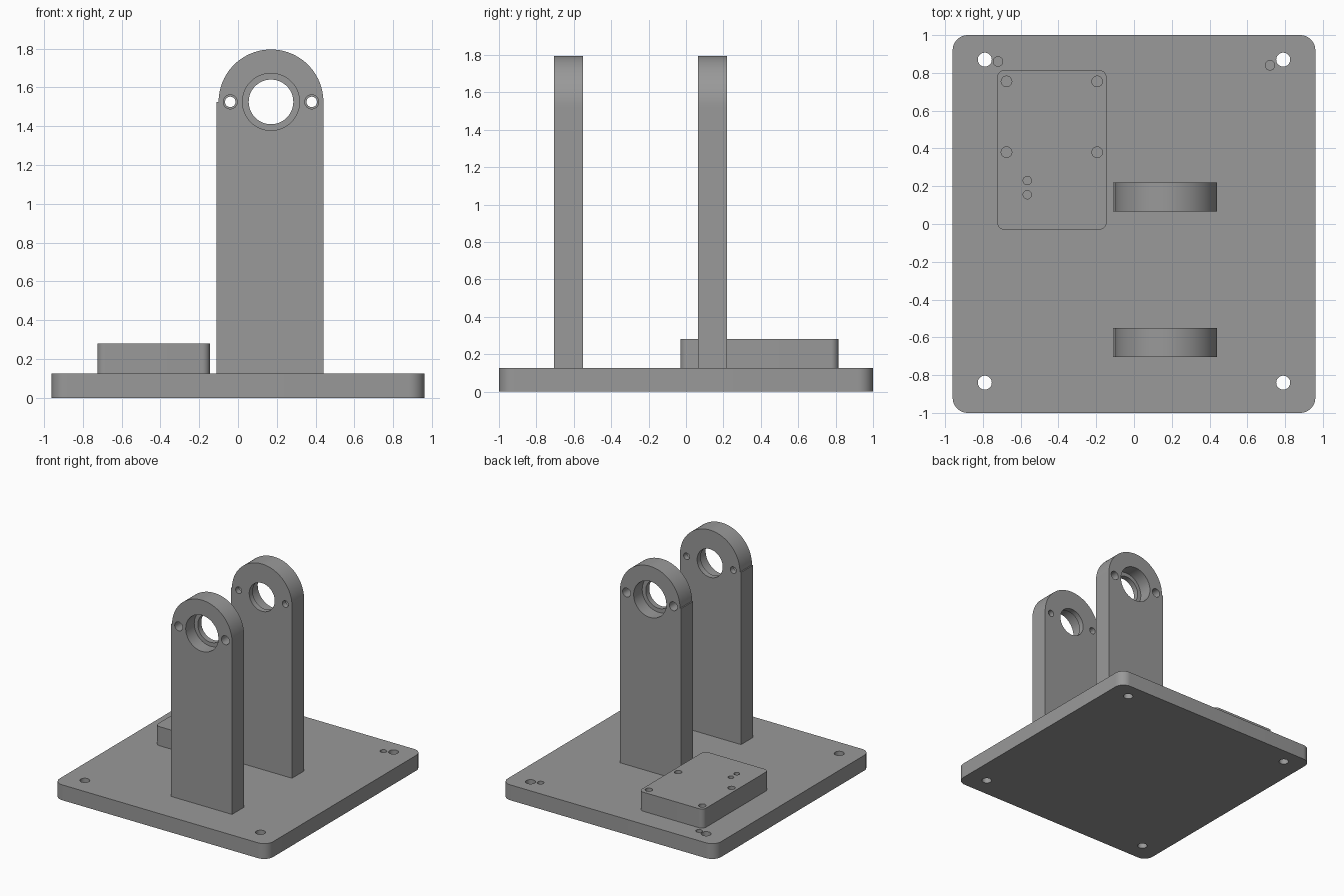
import bpy
import bmesh
from math import sin, cos, pi

cube = bpy.data.objects.get("Cube")
if cube:
    bpy.data.objects.remove(cube, do_unlink=True)

# Single machined-metal colour
grey = bpy.data.materials.new("machined_grey")
grey.use_nodes = True
COLOUR = (0.32, 0.32, 0.32, 1)
grey.diffuse_color = COLOUR
grey.node_tree.nodes["Principled BSDF"].inputs["Base Color"].default_value = COLOUR


def arc(cx, cy, r, start, end, steps):
    angles = [start + (end - start) * i / steps for i in range(steps + 1)]
    return [(cx + r * cos(a), cy + r * sin(a)) for a in angles]


def rounded_rect(x0, x1, y0, y1, r):
    corners = [(x1 - r, y1 - r), (x0 + r, y1 - r), (x0 + r, y0 + r), (x1 - r, y0 + r)]
    pts = []
    for i, (cx, cy) in enumerate(corners):
        pts += arc(cx, cy, r, i * pi / 2, (i + 1) * pi / 2, 10)
    return pts


def prism(name, outline, low, high, axis="z"):
    """Extrude a closed outline along z, or an x-z outline along y."""
    def place(u, v, h):
        return (u, v, h) if axis == "z" else (u, h, v)
    bm = bmesh.new()
    bottom = [bm.verts.new(place(u, v, low)) for u, v in outline]
    top = [bm.verts.new(place(u, v, high)) for u, v in outline]
    bm.faces.new(bottom)
    bm.faces.new(top)
    n = len(outline)
    for i in range(n):
        j = (i + 1) % n
        bm.faces.new((bottom[i], bottom[j], top[j], top[i]))
    bmesh.ops.recalc_face_normals(bm, faces=bm.faces)
    mesh = bpy.data.meshes.new(name)
    bm.to_mesh(mesh)
    bm.free()
    mesh.materials.append(grey)
    obj = bpy.data.objects.new(name, mesh)
    bpy.context.collection.objects.link(obj)
    return obj


def activate(obj):
    bpy.ops.object.select_all(action="DESELECT")
    obj.select_set(True)
    bpy.context.view_layer.objects.active = obj


def drill(obj, cx, cy, r, low, high, axis="z"):
    cutter = prism("cutter", arc(cx, cy, r, 0, 2 * pi, 48)[:-1], low, high, axis)
    cutter.hide_render = True
    mod = obj.modifiers.new("hole", "BOOLEAN")
    mod.operation = "DIFFERENCE"
    mod.solver = "EXACT"
    mod.object = cutter
    activate(obj)
    bpy.ops.object.modifier_apply(modifier=mod.name)
    bpy.data.objects.remove(cutter, do_unlink=True)


def finish(obj):
    activate(obj)
    bpy.ops.object.shade_smooth_by_angle(angle=pi / 6)


BASE_TOP, BLOCK_TOP = 0.125, 0.28

# Base plate with through holes in the corners and two blind pin holes
base = prism("base_plate", rounded_rect(-0.96, 0.96, -1, 1, 0.08), 0, BASE_TOP)
for x in (-0.79, 0.79):
    for y in (-0.84, 0.87):
        drill(base, x, y, 0.037, -0.1, 0.3)
for x, y in ((-0.72, 0.86), (0.72, 0.84)):
    drill(base, x, y, 0.025, 0.03, 0.3)
finish(base)

# Mounting block with blind screw holes
block = prism("mounting_block", rounded_rect(-0.725, -0.145, -0.03, 0.815, 0.04),
              BASE_TOP, BLOCK_TOP)
for x in (-0.675, -0.195):
    for y in (0.38, 0.755):
        drill(block, x, y, 0.028, 0.17, 0.4)
for y in (0.155, 0.23):
    drill(block, -0.565, y, 0.022, 0.17, 0.4)
finish(block)

# Two round-topped bearing posts, counterbored on their outer faces
CX, CZ = 0.17, 1.525
outline = [(-0.11, BASE_TOP), (0.44, BASE_TOP)]
outline += arc(CX, CZ, 0.27, 0, pi, 48) + [(-0.11, CZ)]
SEAT = 0.11
for name, y0, y1, outer_is_front in (("front_post", -0.705, -0.55, True),
                                     ("rear_post", 0.065, 0.22, False)):
    post = prism(name, outline, y0, y1, "y")
    seat = (y0 - 0.1, y0 + SEAT) if outer_is_front else (y1 - SEAT, y1 + 0.1)
    for x, through, wide in ((CX, 0.115, 0.147), (CX - 0.21, 0.027, 0.036),
                             (CX + 0.21, 0.027, 0.036)):
        drill(post, x, CZ, wide, *seat, "y")
        drill(post, x, CZ, through, y0 - 0.1, y1 + 0.1, "y")
    finish(post)
